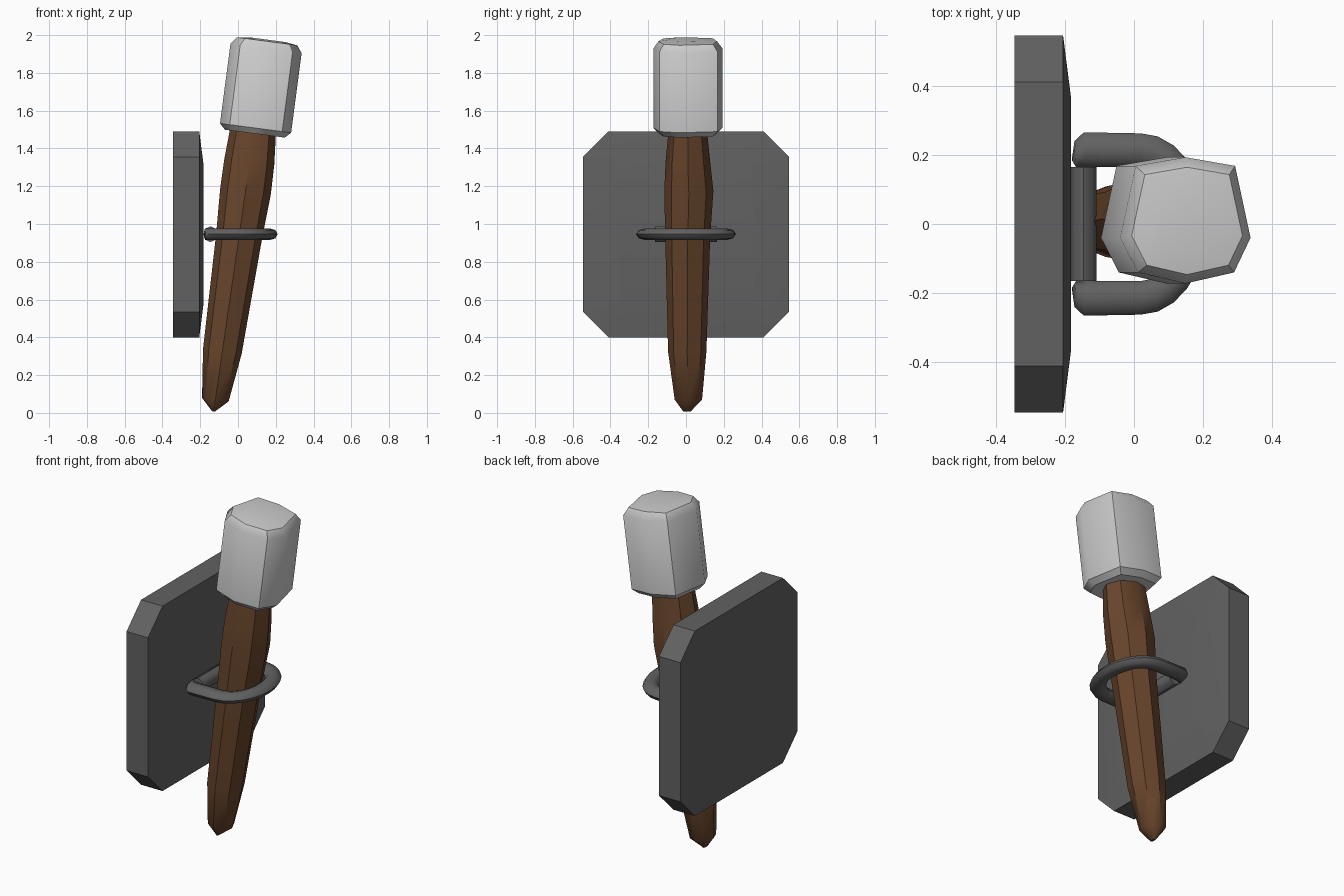
import bpy, bmesh, math

if "Cube" in bpy.data.objects:
    bpy.data.objects.remove(bpy.data.objects["Cube"])

TILT = math.radians(7.5)
C, S = math.cos(TILT), math.sin(TILT)


def material(name, r, g, b):
    m = bpy.data.materials.new(name)
    m.diffuse_color = (r, g, b, 1)
    m.use_nodes = True
    m.node_tree.nodes["Principled BSDF"].inputs["Base Color"].default_value = m.diffuse_color
    return m


def loft(name, rings, mat, angle=35):
    """Skin a list of equal-length point rings and cap both ends."""
    bm = bmesh.new()
    vs = [[bm.verts.new(p) for p in ring] for ring in rings]
    n = len(vs[0])
    for a, b in zip(vs, vs[1:]):
        for i in range(n):
            j = (i + 1) % n
            bm.faces.new((a[i], a[j], b[j], b[i]))
    bm.faces.new(vs[0][::-1])
    bm.faces.new(vs[-1])
    bmesh.ops.recalc_face_normals(bm, faces=bm.faces)
    me = bpy.data.meshes.new(name)
    bm.to_mesh(me)
    bm.free()
    ob = bpy.data.objects.new(name, me)
    bpy.context.collection.objects.link(ob)
    me.materials.append(mat)
    bpy.ops.object.select_all(action='DESELECT')
    ob.select_set(True)
    bpy.context.view_layer.objects.active = ob
    bpy.ops.object.shade_smooth_by_angle(angle=math.radians(angle))
    return ob


def tilted(cx, cz, pts):
    """Cross-section (u, y) placed square to the leaning axis."""
    return [(cx + u * C, y, cz - u * S) for u, y in pts]


iron = material("dark_iron", 0.12, 0.12, 0.12)
wood = material("brown_wood", 0.14, 0.06, 0.025)
cloth = material("pale_wrap", 0.55, 0.55, 0.55)


# wall plate: chamfered square with a slightly raised face
def octagon(x, h, c):
    k = h - c
    return [(x, y, 0.945 + z) for y, z in
            ((h, k), (k, h), (-k, h), (-h, k), (-h, -k), (-k, -h), (k, -h), (h, -k))]


loft("wall_plate", [octagon(-0.345, 0.545, 0.135), octagon(-0.205, 0.545, 0.135),
                    octagon(-0.182, 0.365, 0.02)], iron, 30)

# wooden handle: (centre x, centre z, radius, y min, y max)
handle = [(-0.13, 0.008, 0.008, -0.015, 0.025), (-0.12, 0.07, 0.071, -0.06, 0.085),
          (-0.083, 0.325, 0.103, -0.095, 0.108), (0.005, 0.93, 0.122, -0.11, 0.128),
          (0.04, 1.175, 0.135, -0.115, 0.145), (0.06, 1.33, 0.133, -0.108, 0.128),
          (0.083, 1.52, 0.12, -0.09, 0.108)]
rings = []
for cx, cz, r, y0, y1 in handle:
    rings.append(tilted(cx, cz, [(r * math.cos(t), (y0 + y1) / 2 + (y1 - y0) / 2 * math.sin(t))
                                 for t in (i * math.pi / 4 for i in range(8))]))
loft("handle", rings, wood, 40)

# wrapped torch head: uneven octagon along the leaning axis (height, scale)
outline = [(0.0, 0.193), (0.145, 0.168), (0.19, -0.04), (0.142, -0.14),
           (0.0, -0.172), (-0.138, -0.14), (-0.19, -0.04), (-0.145, 0.168)]
rings = []
for h, s in ((-0.03, 0.5), (-0.03, 0.84), (0.0, 1), (0.425, 1), (0.463, 0.85), (0.472, 0.5)):
    rings.append(tilted(0.093 + h * S, 1.508 + h * C, [(u * s, y * s) for u, y in outline]))
loft("torch_head", rings, cloth, 40)

# holder ring: flattened tube between an inner and an outer path
half = [((-0.168, 0.165), (-0.18, 0.185)), ((-0.155, 0.165), (-0.172, 0.24)),
        ((-0.14, 0.165), (-0.145, 0.265)), ((0.02, 0.165), (0.02, 0.262))]
arc = [((0.02 + 0.105 * math.sin(t), 0.165 * math.cos(t)),
        (0.02 + 0.19 * math.sin(t), 0.262 * math.cos(t)))
       for t in (math.pi * i / 12 for i in range(1, 12))]
mirror = [((a, -b), (c, -d)) for (a, b), (c, d) in reversed(half)]
rings = []
for (ix, iy), (ox, oy) in half + arc + mirror:
    ring = []
    for i in range(8):
        t = i * math.pi / 4
        f = (1 + math.cos(t)) / 2
        ring.append((ix + (ox - ix) * f, iy + (oy - iy) * f, 0.946 + 0.031 * math.sin(t)))
    rings.append(ring)
loft("holder_ring", rings, iron, 50)

# straight bar joining the ring to the plate
bar = [[(-0.146 + 0.037 * math.cos(t), y, 0.946 + 0.042 * math.sin(t))
        for t in (i * math.pi / 4 for i in range(8))] for y in (-0.165, 0.165)]
loft("holder_bar", bar, iron, 50)
